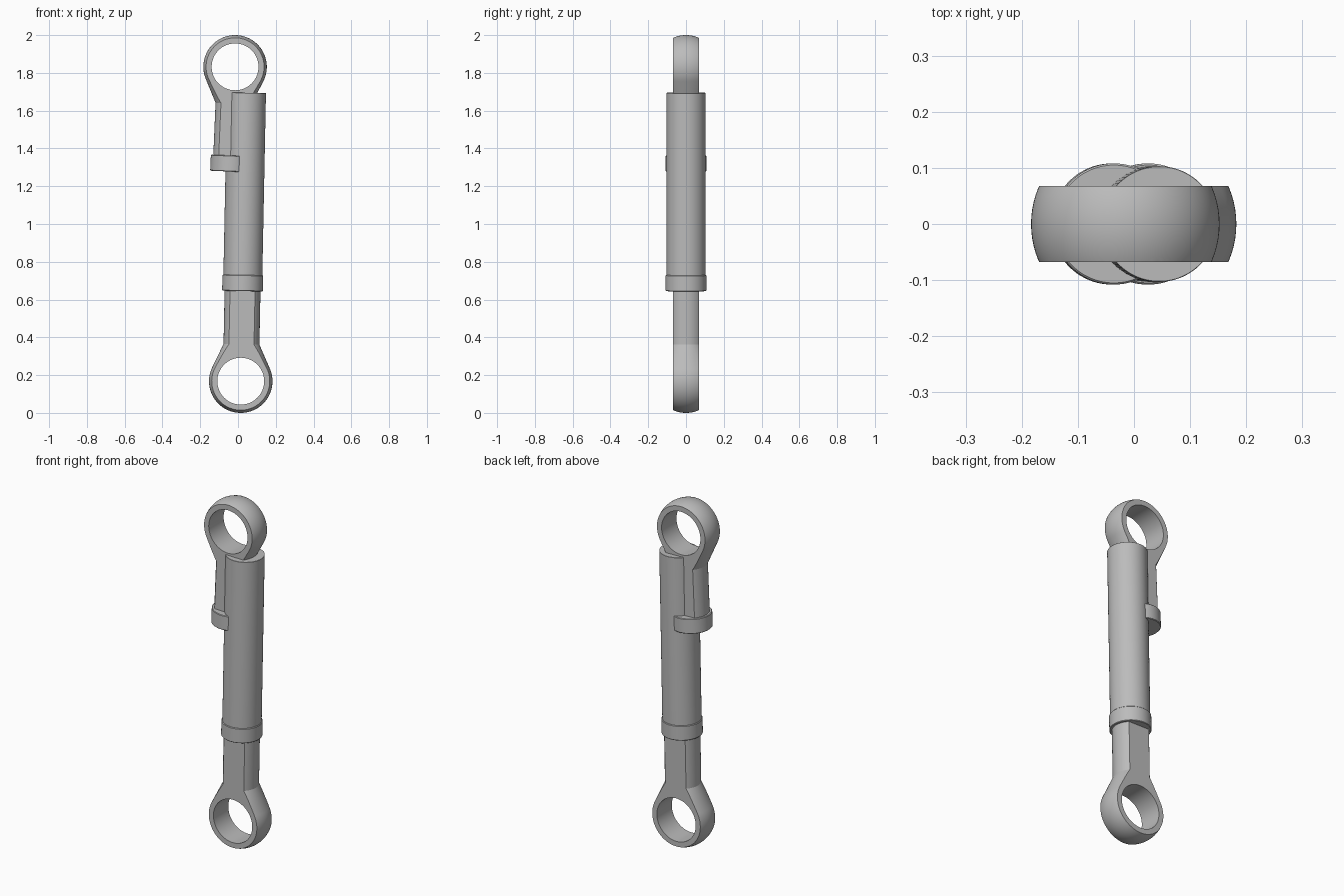
import bpy, bmesh, math
from mathutils import Matrix, Vector

if "Cube" in bpy.data.objects:
    bpy.data.objects.remove(bpy.data.objects["Cube"])

# Single grey material
GREY = (0.5, 0.5, 0.5, 1)
mat = bpy.data.materials.new("plain grey metal")
mat.use_nodes = True
mat.diffuse_color = GREY
mat.node_tree.nodes["Principled BSDF"].inputs["Base Color"].default_value = GREY

SEGS = 80
BALL_R, HOLE_R, HALF_W = 0.168, 0.124, 0.068   # eye
ROD_R, NECK_Z, ROD_END = 0.095, 0.195, 0.54    # shank
TUBE_R, COLLAR_R = 0.103, 0.108


def new_object(name, bm):
    bmesh.ops.recalc_face_normals(bm, faces=bm.faces)
    mesh = bpy.data.meshes.new(name)
    bm.to_mesh(mesh)
    bm.free()
    mesh.materials.append(mat)
    obj = bpy.data.objects.new(name, mesh)
    bpy.context.collection.objects.link(obj)
    return obj


def lathe(name, profile):
    """Revolve (radius, z) points about z; the ends lie on the axis."""
    bm = bmesh.new()
    verts = [bm.verts.new((r, 0, z)) for r, z in profile]
    edges = [bm.edges.new(p) for p in zip(verts, verts[1:])]
    bmesh.ops.spin(bm, geom=verts + edges, axis=(0, 0, 1), cent=(0, 0, 0),
                   steps=SEGS, angle=math.tau, use_duplicate=False)
    bmesh.ops.remove_doubles(bm, verts=bm.verts, dist=1e-5)
    return new_object(name, bm)


def drum(name, radius, z0, z1, c=0.003):
    """Solid cylinder with a slight chamfer on both rims."""
    return lathe(name, [(0, z0), (radius - c, z0), (radius, z0 + c),
                        (radius, z1 - c), (radius - c, z1), (0, z1)])


def rod_end(name):
    """Ball, tangent cone and shank, sliced flat front and back, bored through."""
    tangent = math.atan2(ROD_R, NECK_Z) + math.acos(BALL_R / math.hypot(ROD_R, NECK_Z))
    steps = 32
    profile = []
    for i in range(steps + 1):
        a = math.pi + (tangent - math.pi) * i / steps
        profile.append((0 if i == 0 else BALL_R * math.sin(a), BALL_R * math.cos(a)))
    profile += [(ROD_R, NECK_Z), (ROD_R, ROD_END), (0, ROD_END)]
    obj = lathe(name, profile)

    # Flat cheeks
    bm = bmesh.new()
    bm.from_mesh(obj.data)
    for s in (-1, 1):
        cut = bmesh.ops.bisect_plane(
            bm, geom=bm.verts[:] + bm.edges[:] + bm.faces[:], dist=1e-6,
            plane_co=(0, s * HALF_W, 0), plane_no=(0, s, 0), clear_outer=True)
        rim = [e for e in cut["geom_cut"] if isinstance(e, bmesh.types.BMEdge)]
        bmesh.ops.contextual_create(bm, geom=rim)
    bmesh.ops.recalc_face_normals(bm, faces=bm.faces)
    bm.to_mesh(obj.data)
    bm.free()

    # Bore
    bm = bmesh.new()
    bmesh.ops.create_cone(bm, cap_ends=True, segments=SEGS, radius1=HOLE_R,
                          radius2=HOLE_R, depth=0.5,
                          matrix=Matrix.Rotation(math.pi / 2, 4, "X"))
    cutter = new_object("bore_cutter", bm)
    cutter.hide_render = True
    mod = obj.modifiers.new("bore", "BOOLEAN")
    mod.operation, mod.solver, mod.object = "DIFFERENCE", "EXACT", cutter
    bpy.context.view_layer.objects.active = obj
    bpy.ops.object.modifier_apply(modifier=mod.name)
    bpy.data.objects.remove(cutter)
    return obj


def place(parts, x, z, angle):
    m = Matrix.Translation(Vector((x, 0, z))) @ Matrix.Rotation(angle, 4, "Y")
    for obj in parts:
        obj.data.transform(m)
        bpy.ops.object.select_all(action="DESELECT")
        obj.select_set(True)
        bpy.context.view_layer.objects.active = obj
        bpy.ops.object.shade_smooth_by_angle(angle=math.radians(20))


# Lower half: eye, collar and long tube, leaning slightly
place([rod_end("lower_rod_end"),
       drum("lower_collar", COLLAR_R, 0.477, 0.562),
       drum("tube", TUBE_R, 0.485, 1.527, 0.001)],
      0.0145, 0.168, 0.02)

# Upper half: eye and collar hanging beside the tube
place([rod_end("upper_rod_end"),
       drum("upper_collar", COLLAR_R, 0.470, 0.555)],
      -0.0155, 1.832, math.pi + 0.043)
